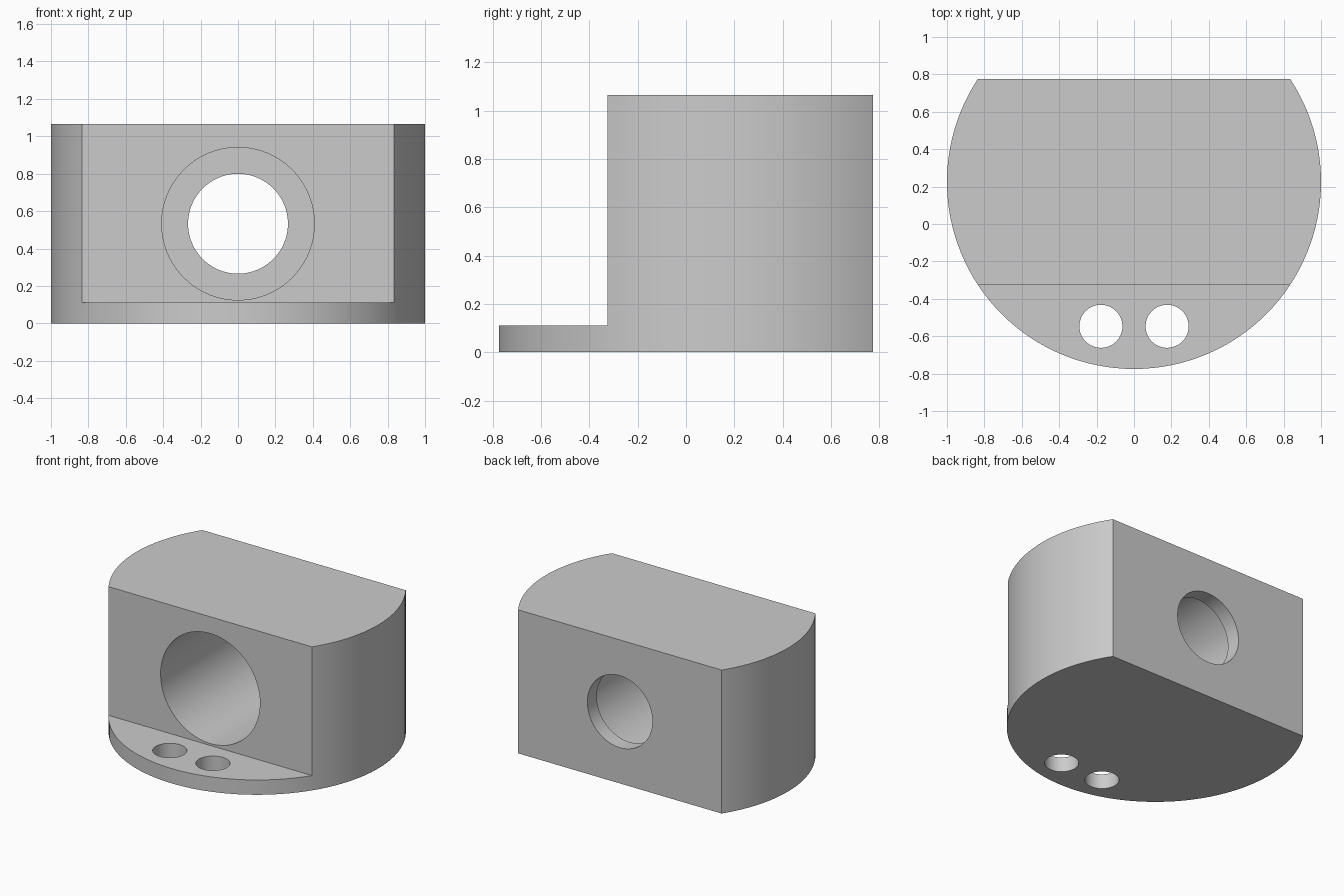
import bpy
import math

cube = bpy.data.objects.get("Cube")
if cube:
    bpy.data.objects.remove(cube, do_unlink=True)

HEIGHT = 1.065      # full height of the block
BASE = 0.11         # thickness of the front ledge and of the back wall
CENTRE_Y = 0.225    # axis of the round body
BACK = 0.775        # flat back face
FRONT = -0.325      # flat front face above the ledge
BORE_Z = HEIGHT / 2

grey = bpy.data.materials.new("plain grey")
grey.use_nodes = True
colour = (0.6, 0.6, 0.6, 1)
grey.diffuse_color = colour
grey.node_tree.nodes["Principled BSDF"].inputs["Base Color"].default_value = colour


def cylinder(name, radius, depth, location, along_y=False, sides=96):
    turn = (math.pi / 2, 0, 0) if along_y else (0, 0, 0)
    bpy.ops.mesh.primitive_cylinder_add(vertices=sides, radius=radius, depth=depth,
                                        location=location, rotation=turn)
    bpy.context.object.name = name
    return bpy.context.object


def box(name, low, high):
    middle = [(a + b) / 2 for a, b in zip(low, high)]
    bpy.ops.mesh.primitive_cube_add(size=1, location=middle)
    bpy.context.object.name = name
    bpy.context.object.scale = [b - a for a, b in zip(low, high)]
    return bpy.context.object


def bore(name, radius, start, end):
    return cylinder(name, radius, end - start, (0, (start + end) / 2, BORE_Z), along_y=True)


# Round body
body = cylinder("mounting_block", 1, HEIGHT, (0, CENTRE_Y, HEIGHT / 2), sides=128)
body.data.materials.append(grey)

# Flat back, step above the ledge, stepped bore and two screw holes
cutters = [
    box("back_cutter", (-2, BACK, -1), (2, 2, 2)),
    box("step_cutter", (-2, -2, BASE), (2, FRONT, 2)),
    bore("wide_bore_cutter", 0.408, -1.2, BACK - BASE),
    bore("narrow_bore_cutter", 0.267, 0, 1.2),
]
for side in (-1, 1):
    cutters.append(cylinder("screw_hole_cutter", 0.115, 0.6,
                            (side * 0.177, -0.547, BASE / 2), sides=64))

bpy.ops.object.select_all(action="DESELECT")
bpy.context.view_layer.objects.active = body
body.select_set(True)
for cutter in cutters:
    cutter.hide_render = True
    cut = body.modifiers.new(cutter.name, "BOOLEAN")
    cut.operation = "DIFFERENCE"
    cut.solver = "EXACT"
    cut.object = cutter
    bpy.ops.object.modifier_apply(modifier=cut.name)
    bpy.data.objects.remove(cutter, do_unlink=True)

# Smooth curved walls with crisp edges
bpy.ops.object.shade_smooth_by_angle(angle=math.radians(30))
